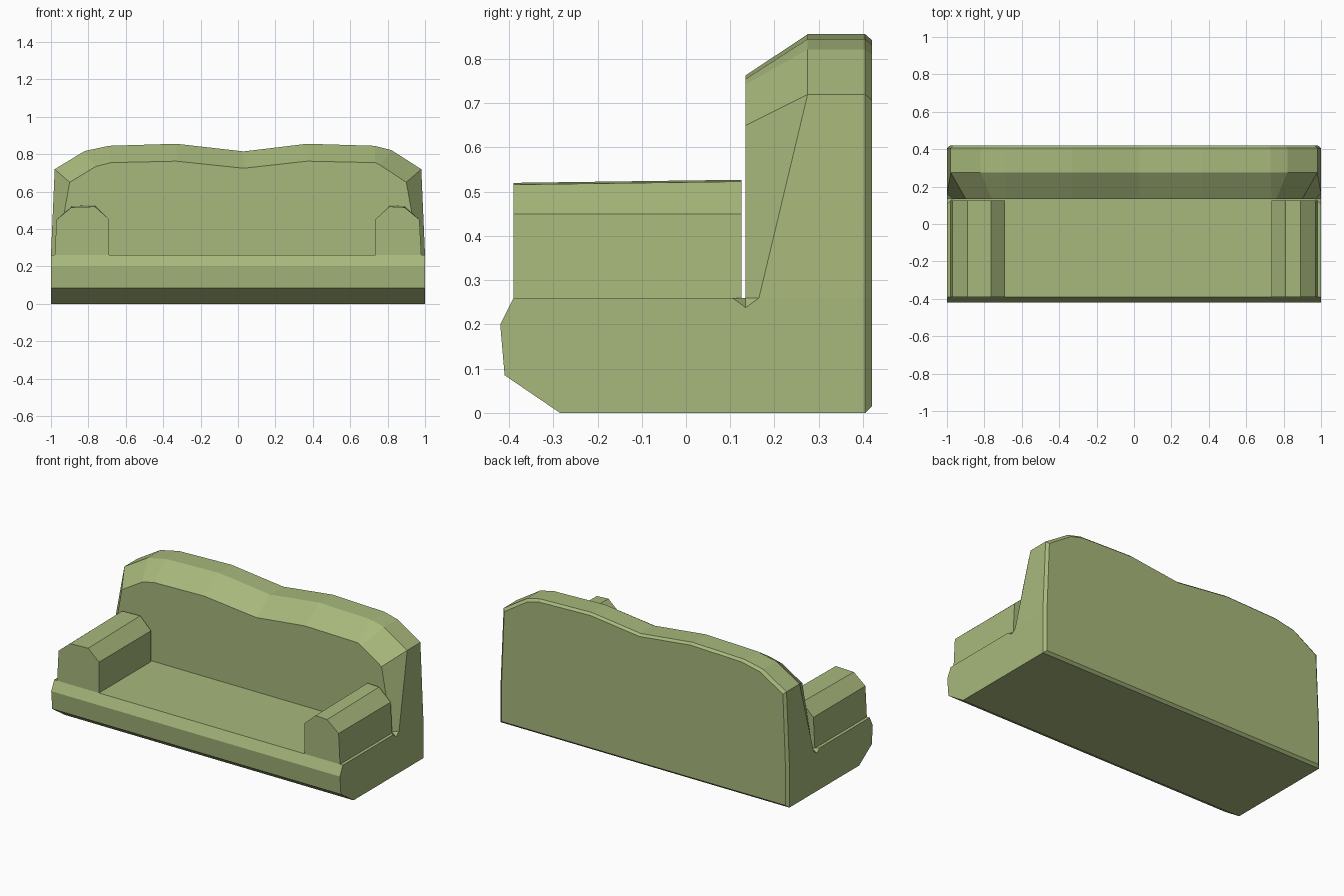
import bpy, bmesh

if "Cube" in bpy.data.objects:
    bpy.data.objects.remove(bpy.data.objects["Cube"])

green = bpy.data.materials.new("green_fabric")
green.diffuse_color = (0.39, 0.48, 0.2, 1)
green.use_nodes = True
green.node_tree.nodes["Principled BSDF"].inputs["Base Color"].default_value = green.diffuse_color


def make_object(name, polygons):
    """Join a list of polygons (lists of points) into one welded mesh."""
    bm = bmesh.new()
    for poly in polygons:
        bm.faces.new([bm.verts.new(p) for p in poly])
    bmesh.ops.remove_doubles(bm, verts=bm.verts, dist=0.0005)
    bmesh.ops.recalc_face_normals(bm, faces=bm.faces)
    mesh = bpy.data.meshes.new(name)
    bm.to_mesh(mesh)
    bm.free()
    mesh.materials.append(green)
    obj = bpy.data.objects.new(name, mesh)
    bpy.context.collection.objects.link(obj)


def bridge(a, b):
    """Quads between two open point rows."""
    return [[a[i], a[i + 1], b[i + 1], b[i]] for i in range(len(a) - 1)]


# Backrest outlines (x, z): outer shell and smaller front panel
outer = [(-.98, .72), (-.82, .817), (-.69, .845), (-.33, .856), (.03, .815),
         (.37, .856), (.73, .845), (.82, .822), (.98, .72)]
inner = [(-.9, .65), (-.76, .735), (-.68, .755), (-.33, .763), (.03, .725),
         (.37, .763), (.735, .755), (.76, .742), (.9, .65)]


def row(outline, y, foot_x, foot_y, foot_z=.26, drop=0, scale=1):
    pts = [(x * scale, y, z - drop) for x, z in outline]
    return [(-foot_x, foot_y, foot_z)] + pts + [(foot_x, foot_y, foot_z)]


front = row(inner, .135, .97, .135)
middle = row(outer, .275, 1, .165)
rear = row(outer, .405, 1, .405)
cap = row(outer, .42, .983, .42, .26, .013, .985)

# Backrest shell
polys = [front] + bridge(front, middle) + bridge(middle, rear) + bridge(rear, cap)
low_cap = [(.983, .42, .015), (-.983, .42, .015)]
polys.append(cap + low_cap)

# Base: rounded front, seat top, underside
side = [(.405, 0), (-.285, 0), (-.41, .085), (-.42, .2), (-.39, .26),
        (.105, .26), (.135, .238), (.165, .26), (.405, .26)]
left = [(-1, y, z) for y, z in side]
right = [(1, y, z) for y, z in side]
polys += [left, right] + bridge(left[:5], right[:5])
polys.append([left[4], left[5], front[0], front[-1], right[5], right[4]])
# Small side notches and lower rear chamfers
for s, foot, corner in ((left, front[0], low_cap[1]), (right, front[-1], low_cap[0])):
    polys += [[s[5], s[6], foot], [s[6], s[7], foot]]
    polys.append([s[8], s[0], corner, (corner[0], .42, .26)])
polys.append([left[0], right[0], low_cap[0], low_cap[1]])
make_object("sofa_body", polys)

# Armrests, rising slightly to the rear
arms = {
    "left_arm": [(-.98, .26), (-.97, .45), (-.89, .516), (-.765, .52), (-.69, .453), (-.69, .26)],
    "right_arm": [(.98, .26), (.97, .45), (.89, .516), (.81, .52), (.735, .453), (.735, .26)],
}
for name, profile in arms.items():
    a = [(x, -.39, z) for x, z in profile]
    b = [(x, .125, z + (.007 if z > .5 else 0)) for x, z in profile]
    make_object(name, [a, b] + bridge(a, b))
